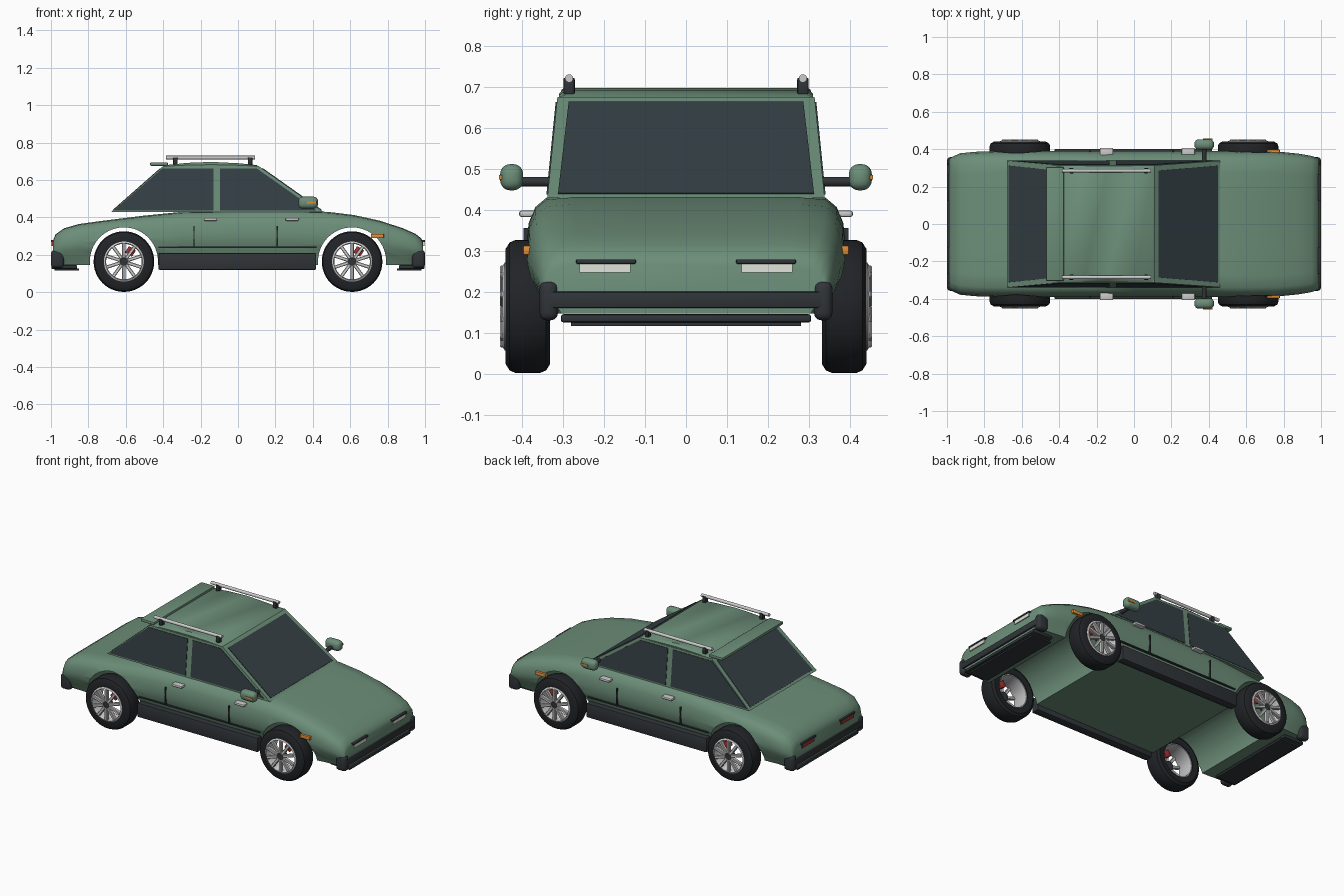
import bpy, bmesh
from math import sin, cos, pi
from mathutils import Vector, Matrix

if "Cube" in bpy.data.objects:
    bpy.data.objects.remove(bpy.data.objects["Cube"])


def material(name, r, g, b):
    m = bpy.data.materials.new(name)
    m.diffuse_color = (r, g, b, 1)
    m.use_nodes = True
    m.node_tree.nodes["Principled BSDF"].inputs["Base Color"].default_value = m.diffuse_color
    return m


PAINT = material("green_paint", 0.15, 0.27, 0.19)
TRIM = material("dark_trim", 0.03, 0.035, 0.04)
GLASS = material("tinted_glass", 0.035, 0.05, 0.06)
RUBBER = material("rubber", 0.015, 0.017, 0.02)
METAL = material("light_metal", 0.55, 0.57, 0.58)
AMBER = material("amber", 0.75, 0.27, 0.04)
RED = material("red", 0.4, 0.03, 0.03)
LAMP = material("lamp", 0.75, 0.78, 0.7)


def finish(name, bm, mat):
    bmesh.ops.recalc_face_normals(bm, faces=bm.faces)
    me = bpy.data.meshes.new(name)
    bm.to_mesh(me)
    bm.free()
    ob = bpy.data.objects.new(name, me)
    bpy.context.collection.objects.link(ob)
    me.materials.append(mat)
    return ob


def box(name, x, y, z, mat, bevel=0.0, segs=2):
    bm = bmesh.new()
    bmesh.ops.create_cube(bm, size=1)
    for v in bm.verts:
        v.co = [(a + b) / 2 + c * abs(b - a) for (a, b), c in zip((x, y, z), v.co)]
    if bevel:
        bmesh.ops.bevel(bm, geom=bm.edges[:], offset=bevel, segments=segs, affect='EDGES', profile=0.5)
    return finish(name, bm, mat)


def rod(name, a, b, r, mat, n=16):
    a, b = Vector(a), Vector(b)
    bm = bmesh.new()
    rot = (b - a).to_track_quat('Z', 'Y').to_matrix().to_4x4()
    bmesh.ops.create_cone(bm, cap_ends=True, segments=n, radius1=r, radius2=r, depth=(b - a).length,
                          matrix=Matrix.Translation((a + b) / 2) @ rot)
    return finish(name, bm, mat)


def loft(name, rings, mat, caps=True, closed=False):
    bm = bmesh.new()
    vs = [[bm.verts.new(p) for p in ring] for ring in rings]
    n = len(vs[0])
    for i in range(len(vs) if closed else len(vs) - 1):
        a, b = vs[i], vs[(i + 1) % len(vs)]
        for j in range(n):
            bm.faces.new((a[j], a[(j + 1) % n], b[(j + 1) % n], b[j]))
    if caps and not closed:
        bm.faces.new(vs[0])
        bm.faces.new(vs[-1])
    return finish(name, bm, mat)


def lathe(name, profile, cx, cz, s, mat, n=48):
    # closed (radius, y) profile spun about the axle
    rings = [[(cx + r * cos(2 * pi * k / n), s * y, cz + r * sin(2 * pi * k / n)) for k in range(n)]
             for r, y in profile]
    return loft(name, rings, mat, closed=True)


def panel(name, pts, offset, mat):
    # thin slab: outline pushed out and in along an offset vector
    o = Vector(offset)
    return loft(name, [[Vector(p) - o for p in pts], [Vector(p) + o for p in pts]], mat)


# Body shell: one half section scaled along the car (x, half width, top z)
SECTION = [(0, 0), (.88, 0), (.92, .18), (.98, .38), (1, .55), (.98, .77), (.94, .90), (.87, .98), (.7, 1), (.35, 1)]
STATIONS = [(-.99, .345, .275), (-.975, .358, .31), (-.93, .378, .342), (-.85, .386, .365), (-.74, .39, .38),
            (-.5, .391, .41), (-.3, .391, .43), (0, .391, .435), (.3, .391, .435), (.48, .391, .43),
            (.62, .391, .413), (.76, .388, .382), (.88, .376, .343), (.95, .364, .312), (.98, .353, .288),
            (.99, .345, .265)]
FLOOR = .147
rings = []
for x, w, top in STATIONS:
    half = [(f * w, FLOOR + h * (top - FLOOR)) for f, h in SECTION]
    ring = half + [(0, top)] + [(-y, z) for y, z in half[:0:-1]]
    rings.append([(x, y, z) for y, z in ring])
body = loft("body_shell", rings, PAINT)

# Wheel arches cut straight through
for cx in (-.61, .61):
    cutter = rod("arch_cutter", (cx, -.6, .165), (cx, .6, .165), .182, PAINT, 64)
    cutter.hide_render = True
    mod = body.modifiers.new("arch", 'BOOLEAN')
    mod.object, mod.solver = cutter, 'EXACT'
    bpy.context.view_layer.objects.active = body
    bpy.ops.object.modifier_apply(modifier=mod.name)
    bpy.data.objects.remove(cutter)


# Cabin
def cabin_y(z):
    return .338 - (z - .43) * .1


outline = [(-.68, .428), (-.4, .675), (.11, .675), (.46, .428)]
loft("cabin", [[(x, s * cabin_y(z), z) for x, z in outline] for s in (-1, 1)], PAINT)

# Windows
side_windows = {
    "rear_side_window": [(-.665, .437), (-.405, .662), (-.13, .662), (-.13, .437)],
    "front_side_window": [(-.095, .437), (-.095, .662), (.1, .662), (.42, .437)]}
for name, pts in side_windows.items():
    for s in (-1, 1):
        panel(name, [(x, s * cabin_y(z), z) for x, z in pts], (0, s * .003, 0), GLASS)


def screen(name, low, high, offset):
    (x0, z0), (x1, z1) = low, high
    panel(name, [(x0, -.312, z0), (x0, .312, z0), (x1, .286, z1), (x1, -.286, z1)], offset, GLASS)


screen("windscreen", (.446, .438), (.13, .661), (.002, 0, .003))
screen("rear_screen", (-.668, .438), (-.415, .661), (-.002, 0, .002))

# Crowned roof and rear lip
roof = [(-.4, .668), (-.385, .68), (-.27, .692), (-.14, .697), (0, .69), (.1, .68), (.115, .668)]
loft("roof_panel", [[(x, y, .668 + (z - .668) * k) for x, z in roof]
                    for y, k in ((-.31, .5), (-.295, 1), (.295, 1), (.31, .5))], PAINT)
box("rear_roof_lip", (-.47, -.375), (-.305, .305), (.676, .695), PAINT, .006)

for s in (-1, 1):
    # Roof rails
    rod("roof_rail", (-.385, s * .285, .72), (.09, s * .285, .72), .01, METAL)
    for x in (-.335, .065):
        box("rail_foot", (x - .012, x + .012), (s * .285 - .014, s * .285 + .014), (.68, .722), TRIM, .005)
    # Door mirrors
    rod("mirror_arm", (.375, s * .32, .468), (.375, s * .41, .468), .012, TRIM)
    box("mirror_housing", (.323, .428), (s * .425 - .028, s * .425 + .028), (.447, .511), PAINT, .024, 4)
    box("mirror_indicator", (.37, .42), (s * .449, s * .456), (.474, .484), AMBER)
    # Sills, door gaps, handles and side markers
    box("sill", (-.425, .418), (s * .35, s * .402), (.12, .21), TRIM, .006)
    box("lower_door_gap", (-.425, .42), (s * .36, s * .388), (.238, .245), TRIM)
    for x in (-.235, .21):
        box("door_gap", (x - .003, x + .003), (s * .365, s * .396), (.243, .355), TRIM)
    for x in (-.147, .29):
        box("door_handle", (x - .036, x + .036), (s * .365, s * .407), (.382, .398), METAL, .006)
    box("side_marker", (.71, .78), (s * .37, s * .397), (.29, .312), AMBER, .003)

# Bumpers and lamps at both ends
for e, end, colour in ((1, "front", LAMP), (-1, "rear", RED)):
    box(end + "_bumper", (e * .93, e), (-.335, .335), (.16, .2), TRIM, .005)
    box(end + "_lower_lip", (e * .86, e * .998), (-.305, .305), (.125, .145), TRIM, .006)
    box(end + "_undertray", (e * .85, e * .98), (-.28, .28), (.116, .128), TRIM)
    for s in (-1, 1):
        box(end + "_bumper_corner", (e * .93, e), (s * .312, s * .357), (.13, .226), TRIM, .018, 3)
        box(end + "_lamp", (e * .96, e * .997), (s * .135, s * .26), (.247, .27), colour)
        box(end + "_lamp_brow", (e * .95, e), (s * .122, s * .268), (.268, .279), TRIM, .003)

# Wheels
TYRE = [(.104, .335), (.14, .331), (.156, .341), (.162, .356), (.162, .416), (.156, .43), (.14, .44), (.104, .439)]
RIM = [(.107, .34), (.107, .442), (.099, .447), (.095, .44), (.099, .34)]
for cx in (-.61, .61):
    for s in (-1, 1):
        lathe("tyre", TYRE, cx, .164, s, RUBBER)
        lathe("rim", RIM, cx, .164, s, METAL)
        rod("wheel_hub", (cx, s * .415, .164), (cx, s * .45, .164), .028, TRIM, 24)
        for k in range(10):
            spoke = box("spoke", (.02, .1), (s * .432, s * .453), (-.009, .009), METAL, .003, 1)
            spoke.data.transform(Matrix.Translation((cx, 0, .164)) @ Matrix.Rotation(2 * pi * (k + .5) / 10, 4, 'Y'))
        caliper = box("brake_caliper", (.045, .085), (s * .39, s * .42), (-.022, .022), RED, .004)
        caliper.data.transform(Matrix.Translation((cx, 0, .164)) @ Matrix.Rotation(-1.0, 4, 'Y'))

bpy.ops.object.select_all(action='SELECT')
bpy.context.view_layer.objects.active = body
bpy.ops.object.shade_smooth_by_angle(angle=0.6)
